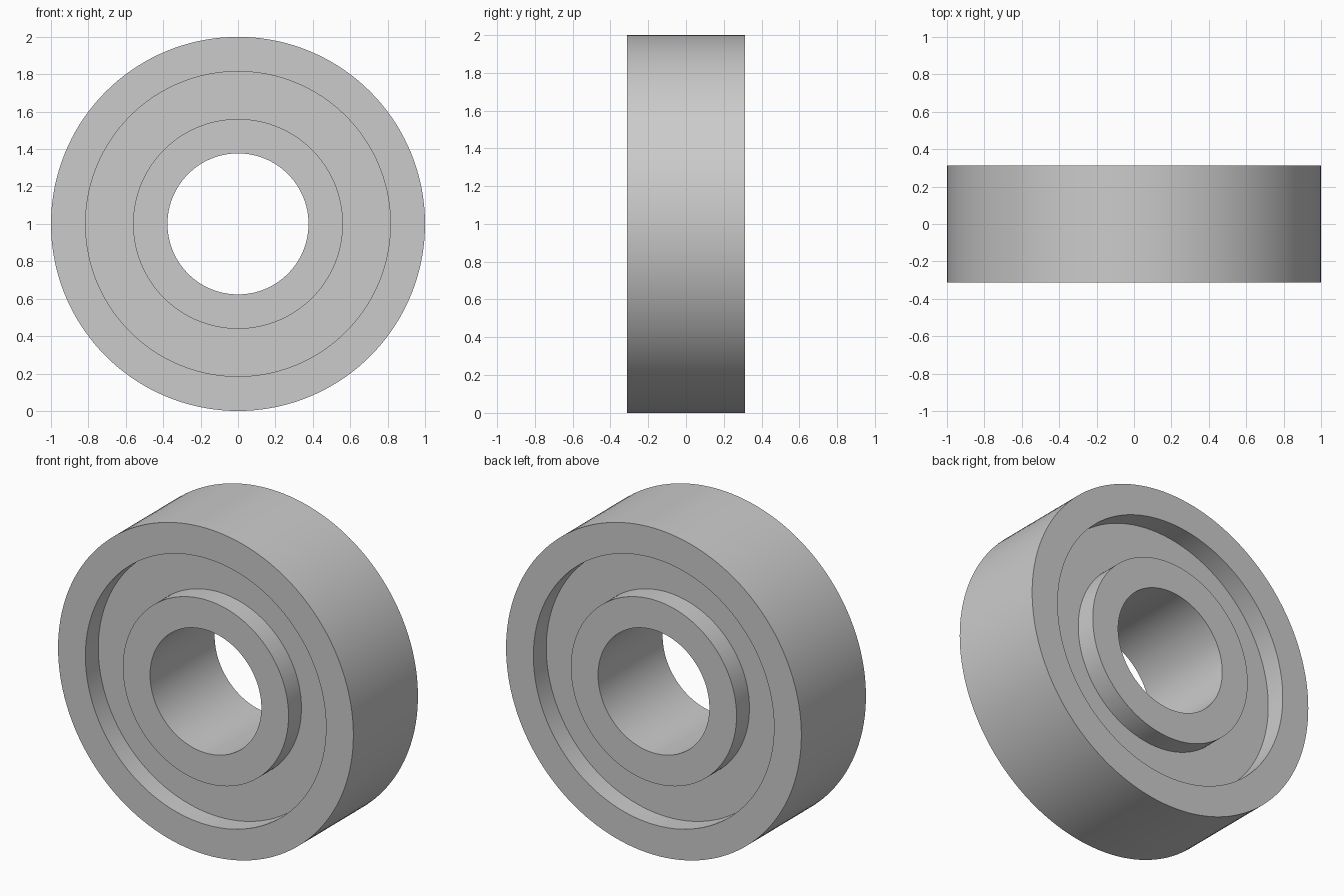
import bpy
import bmesh
import math
from mathutils import Matrix, Vector

cube = bpy.data.objects.get("Cube")
if cube:
    bpy.data.objects.remove(cube, do_unlink=True)

SEGMENTS = 144
HALF_WIDTH = 0.3125
SHIELD_HALF_WIDTH = 0.1875
BORE, INNER_RIM, OUTER_RIM, OUTSIDE = 0.377, 0.561, 0.815, 1.0

steel = bpy.data.materials.new("grey steel")
steel.use_nodes = True
colour = (0.6, 0.6, 0.6, 1)
steel.diffuse_color = colour
steel.node_tree.nodes["Principled BSDF"].inputs["Base Color"].default_value = colour


def ring(name, inner, outer, half_width):
    """Sweep a rectangular section around the y axis into a closed ring."""
    bm = bmesh.new()
    section = [(inner, -half_width), (outer, -half_width),
               (outer, half_width), (inner, half_width)]
    loops = []
    for i in range(SEGMENTS):
        turn = Matrix.Rotation(math.tau * i / SEGMENTS, 3, "Y")
        loops.append([bm.verts.new(turn @ Vector((r, y, 0))) for r, y in section])
    for i, a in enumerate(loops):
        b = loops[(i + 1) % SEGMENTS]
        for j in range(4):
            k = (j + 1) % 4
            bm.faces.new((a[j], a[k], b[k], b[j]))
    bmesh.ops.recalc_face_normals(bm, faces=bm.faces)
    mesh = bpy.data.meshes.new(name)
    bm.to_mesh(mesh)
    bm.free()
    mesh.materials.append(steel)
    obj = bpy.data.objects.new(name, mesh)
    obj.location.z = OUTSIDE
    bpy.context.collection.objects.link(obj)
    bpy.ops.object.select_all(action="DESELECT")
    obj.select_set(True)
    bpy.context.view_layer.objects.active = obj
    bpy.ops.object.shade_smooth_by_angle(angle=math.radians(30))
    return obj


# Outer and inner races, with a recessed shield filling the gap between them
ring("outer_race", OUTER_RIM, OUTSIDE, HALF_WIDTH)
ring("inner_race", BORE, INNER_RIM, HALF_WIDTH)
ring("shield", INNER_RIM, OUTER_RIM, SHIELD_HALF_WIDTH)
